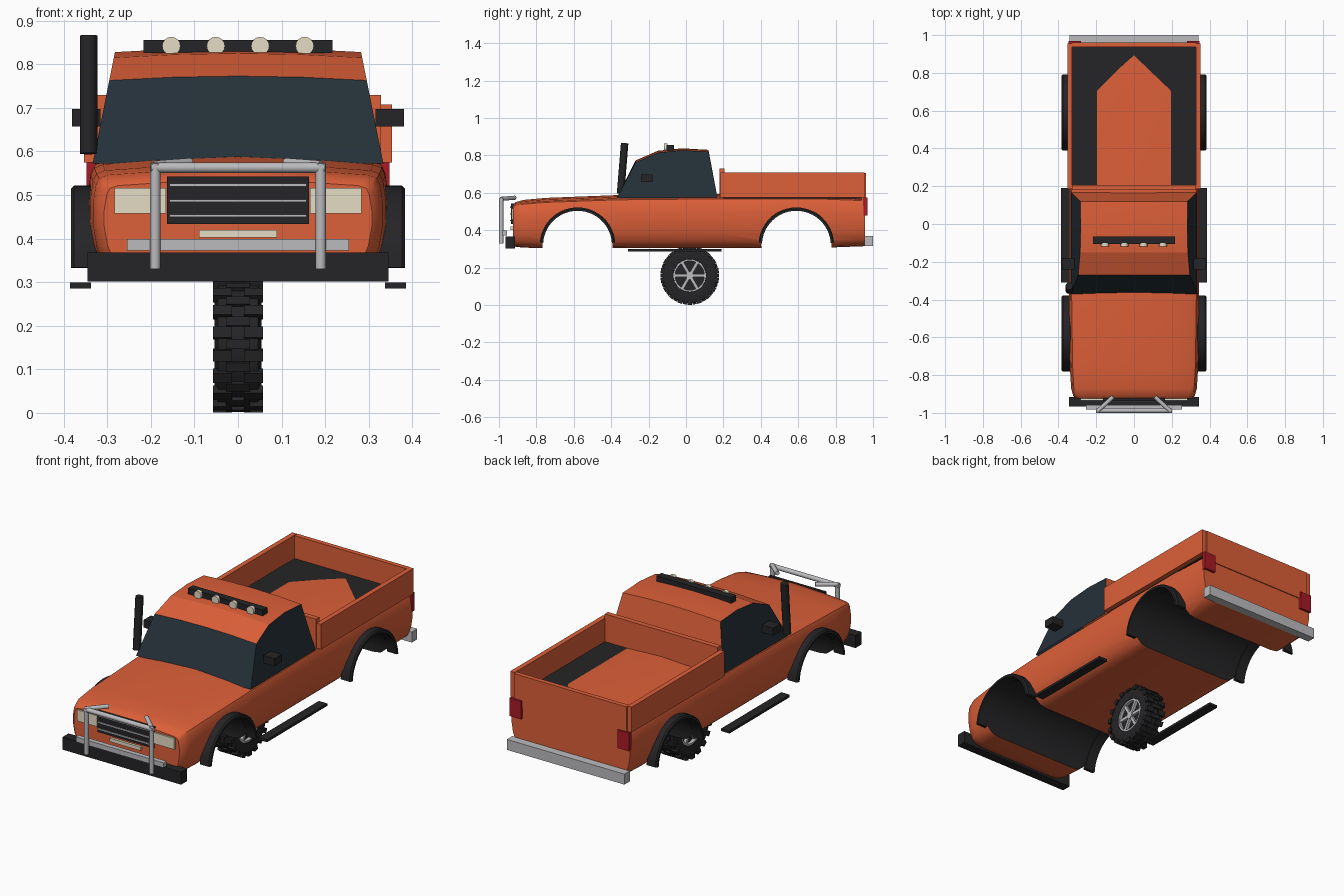
import bpy, bmesh, math
from mathutils import Vector, Matrix

if "Cube" in bpy.data.objects:
    bpy.data.objects.remove(bpy.data.objects["Cube"])


def mat(name, *c):
    m = bpy.data.materials.new(name)
    m.diffuse_color = (*c, 1)
    m.use_nodes = True
    m.node_tree.nodes["Principled BSDF"].inputs["Base Color"].default_value = m.diffuse_color
    return m


ORANGE = mat("orange_paint", .72, .115, .04)
DARK = mat("black_plastic", .018, .018, .02)
GLASS = mat("dark_glass", .018, .03, .04)
CHROME = mat("bright_metal", .5, .5, .52)
CREAM = mat("lamp_cream", .78, .72, .56)
RED = mat("tail_red", .4, .01, .02)


def finish(name, bm, *mats, smooth=None):
    bmesh.ops.recalc_face_normals(bm, faces=bm.faces)
    me = bpy.data.meshes.new(name)
    bm.to_mesh(me)
    bm.free()
    for m in mats:
        me.materials.append(m)
    ob = bpy.data.objects.new(name, me)
    bpy.context.collection.objects.link(ob)
    if smooth:
        bpy.ops.object.select_all(action='DESELECT')
        ob.select_set(True)
        bpy.context.view_layer.objects.active = ob
        bpy.ops.object.shade_smooth_by_angle(angle=math.radians(smooth))
    return ob


def add_box(bm, x0, x1, y0, y1, z0, z1, rot=Matrix()):
    m = Matrix.Translation(((x0 + x1) / 2, (y0 + y1) / 2, (z0 + z1) / 2))
    bmesh.ops.create_cube(bm, size=1, matrix=rot @ m @ Matrix.Diagonal((x1 - x0, y1 - y0, z1 - z0, 1)))


def box(name, m, *b, mirror=False):
    bm = bmesh.new()
    add_box(bm, *b)
    if mirror:
        add_box(bm, -b[1], -b[0], *b[2:])
    return finish(name, bm, m)


def add_tube(bm, a, b, r, seg=12):
    a, b = Vector(a), Vector(b)
    d = b - a
    m = Matrix.Translation((a + b) / 2) @ d.to_track_quat('Z', 'Y').to_matrix().to_4x4()
    bmesh.ops.create_cone(bm, cap_ends=True, segments=seg, radius1=r, radius2=r, depth=d.length, matrix=m)


def ring(name, m, prof, cy, cz, seg, a0=0, a1=2 * math.pi, sides=(1,), smooth=35):
    """Sweep a closed (x, radius) profile about an axis along x."""
    bm = bmesh.new()
    full = a1 - a0 > 6.28
    for s in sides:
        rows = []
        for i in range(seg if full else seg + 1):
            a = a0 + (a1 - a0) * i / seg
            rows.append([bm.verts.new((s * x, cy + r * math.cos(a), cz + r * math.sin(a))) for x, r in prof])
        n = len(prof)
        for i in range(seg):
            p, q = rows[i], rows[(i + 1) % len(rows)]
            for j in range(n):
                k = (j + 1) % n
                bm.faces.new((p[j], p[k], q[k], q[j]))
        if not full:
            bm.faces.new(rows[0])
            bm.faces.new(rows[-1])
    return finish(name, bm, m, smooth=smooth)


# Lower body: one rounded section lofted along y
half = [(0, .305), (.24, .305), (.285, .312), (.318, .34), (.336, .39), (.345, .45), (.345, .5),
        (.338, .55), (.33, .568), (.31, .576), (.19, .5855), (0, .594)]
section = half + [(-x, z) for x, z in half[-2:0:-1]]
stations = [(-.925, .89, .535, .32), (-.912, .93, .55, .312), (-.87, .965, .562, .307), (-.75, .985, .573, .305),
            (-.37, 1, .588, .305), (.17, 1, .594, .305), (.7, 1, .594, .305), (.957, 1, .582, .315)]
bm = bmesh.new()
rows = [[bm.verts.new((x * w, y, b + (z - .305) / .289 * (t - b))) for x, z in section] for y, w, t, b in stations]
n = len(section)
for p, q in zip(rows, rows[1:]):
    for j in range(n):
        bm.faces.new((p[j], p[(j + 1) % n], q[(j + 1) % n], q[j]))
bm.faces.new(rows[0])
bm.faces.new(rows[-1])
body = finish("lower_body", bm, ORANGE, DARK)

# Wheel wells cut right through the body, dark inside
ARCHES = {"front": -.58, "rear": .59}
for end, cy in ARCHES.items():
    bm = bmesh.new()
    add_tube(bm, (-.5, cy, .32), (.5, cy, .32), .188, 40)
    for f in bm.faces:
        f.material_index = 1
    cut = finish(end + "_well_cutter", bm, ORANGE, DARK)
    cut.hide_render = True
    mod = body.modifiers.new("well", 'BOOLEAN')
    mod.operation, mod.solver, mod.object = 'DIFFERENCE', 'EXACT', cut
    bpy.context.view_layer.objects.active = body
    bpy.ops.object.modifier_apply(modifier="well")
    bpy.data.objects.remove(cut)
    # Arch flares
    ring(end + "_arch_flares", DARK, [(.325, .184), (.383, .184), (.383, .195), (.376, .202), (.325, .202)],
         cy, .32, 24, math.radians(4), math.radians(176), sides=(1, -1))
bpy.ops.object.select_all(action='DESELECT')
body.select_set(True)
bpy.ops.object.shade_smooth_by_angle(angle=math.radians(35))

# Cab: side profile with glass sides and windscreen, crowned across
prof = [(-.37, .572), (-.27, .763), (-.15, .815), (-.02, .828), (.12, .82), (.168, .575)]
bm = bmesh.new()
us = [-1, -.5, 0, .5, 1]
rows = []
for y, z in prof:
    w = .333 - (z - .575) * .2
    c = 0 if z < .6 else .01
    rows.append([bm.verts.new((u * w, y, z + c * (1 - u * u))) for u in us])
for i in range(5):
    for j in range(4):
        f = bm.faces.new((rows[i][j], rows[i][j + 1], rows[i + 1][j + 1], rows[i + 1][j]))
        f.material_index = 1 if i == 0 else 0
for j in (0, 4):
    bm.faces.new([r[j] for r in rows]).material_index = 1
finish("cab", bm, ORANGE, GLASS, smooth=14)

# Pickup bed
box("bed_side_walls", ORANGE, .327, .353, .185, .955, .575, .708, mirror=True)
box("bed_bulkhead", ORANGE, -.328, .328, .18, .207, .575, .73)
box("tailgate", ORANGE, -.328, .328, .937, .962, .54, .705)
box("bed_floor", DARK, -.327, .327, .2, .94, .57, .585)
box("tail_lights", RED, .28, .348, .95, .97, .48, .575, mirror=True)

# Bumpers, steps, mirrors
box("front_bumper", DARK, -.345, .345, -.965, -.915, .302, .368)
box("rear_bumper", CHROME, -.342, .342, .955, 1, .315, .37)
box("running_boards", DARK, .337, .386, -.31, .19, .286, .299, mirror=True)
box("mirrors", DARK, .315, .381, -.24, -.18, .657, .697, mirror=True)

# Front face
box("grille", DARK, -.163, .163, -.936, -.92, .433, .543)
bm = bmesh.new()
for z in (.452, .487, .523):
    add_box(bm, -.157, .157, -.941, -.93, z - .003, z + .003)
finish("grille_bars", bm, CHROME)
box("headlights", CREAM, .165, .283, -.934, -.915, .458, .516, mirror=True)
box("front_plate", CREAM, -.09, .09, -.938, -.92, .402, .42)

# Bull bar
bm = bmesh.new()
for s in (-1, 1):
    add_tube(bm, (s * .19, -.988, .33), (s * .19, -.988, .572), .012)
    add_tube(bm, (s * .19, -.988, .568), (s * .11, -.915, .574), .011)
add_tube(bm, (-.2, -.988, .563), (.2, -.988, .563), .012)
add_box(bm, -.255, .255, -.982, -.957, .373, .399)
finish("bull_bar", bm, CHROME, smooth=35)

# Roof light bar and lamps
box("light_bar", DARK, -.217, .217, -.105, -.065, .826, .856)
bm = bmesh.new()
for x in (-.153, -.051, .051, .153):
    add_tube(bm, (x, -.118, .842), (x, -.1, .842), .021, 16)
finish("roof_lamps", bm, CREAM, smooth=35)

# Exhaust stack on one side
bm = bmesh.new()
add_tube(bm, (-.343, -.35, .595), (-.343, -.328, .866), .02)
finish("exhaust_stack", bm, DARK, smooth=35)

# Wheel under the middle of the body
WY, WZ = .02, .158
ring("tire", DARK, [(-.035, .084), (-.049, .088), (-.054, .125), (-.046, .148),
                    (.046, .148), (.054, .125), (.049, .088), (.035, .084)], WY, WZ, 36)
ring("rim", CHROME, [(-.047, .078), (-.047, .087), (.047, .087), (.047, .078)], WY, WZ, 32)
bm = bmesh.new()
add_tube(bm, (-.03, WY, WZ), (.03, WY, WZ), .08, 32)
finish("wheel_disc", bm, DARK)
hub = Matrix.Translation((0, WY, WZ))
bm = bmesh.new()
add_tube(bm, (-.048, WY, WZ), (.048, WY, WZ), .02, 16)
for i in range(6):
    rot = hub @ Matrix.Rotation(math.radians(60 * i + 30), 4, 'X')
    for s in (-1, 1):
        x = sorted((s * .028, s * .044))
        add_box(bm, *x, -.008, .008, .01, .081, rot)
finish("spokes", bm, CHROME)
bm = bmesh.new()
for i in range(18):
    rot = hub @ Matrix.Rotation(math.radians(20 * i), 4, 'X')
    off = hub @ Matrix.Rotation(math.radians(20 * i + 10), 4, 'X')
    add_box(bm, .014, .057, -.013, .013, .135, .157, rot)
    add_box(bm, -.057, -.014, -.013, .013, .135, .157, rot)
    add_box(bm, -.028, .028, -.011, .011, .14, .156, off)
finish("tread_blocks", bm, DARK)
